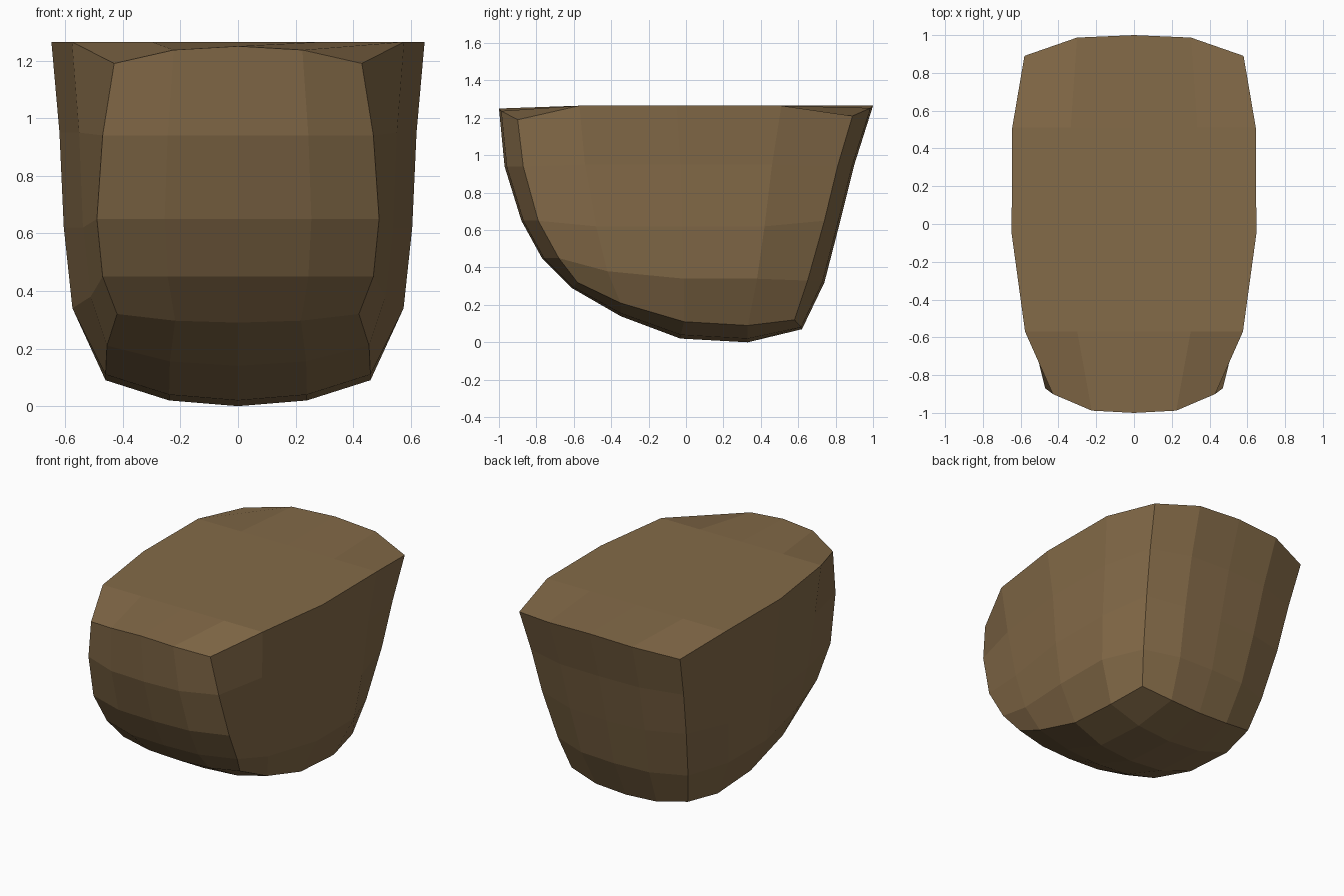
import bpy, bmesh

if "Cube" in bpy.data.objects:
    bpy.data.objects.remove(bpy.data.objects["Cube"])

TOP = 1.265

# Belt from top front, under the belly, to top back:
# (centre y, centre z, corner x, corner y, corner z)
belt = [
    (-1.00, 1.25, .43, -.90, 1.19), (-.97, .94, .47, -.87, .94),
    (-.88, .65, .49, -.79, .65), (-.77, .45, .47, -.68, .45),
    (-.61, .29, .42, -.58, .32), (-.35, .14, .455, -.35, .21),
    (-.03, .02, .46, -.01, .11), (.33, .00, .46, .33, .09),
    (.62, .07, .42, .58, .12), (.74, .32, .47, .65, .33),
    (.82, .63, .52, .74, .65), (.90, .95, .55, .81, .94),
    (1.00, TOP, .58, .89, 1.21),
]
# Bulging side rows, top to bottom: (z, half width, front y, middle y, back y)
side = [(TOP, .648, -.57, -.05, .51), (.95, .62, -.54, -.03, .46),
        (.62, .605, -.48, -.02, .42), (.34, .575, -.42, -.01, .38)]


def belt_row(cy, cz, x, y, z):
    my, mz = cy + .12 * (y - cy), cz + .22 * (z - cz)
    return [(-x, y, z), (-x * .52, my, mz), (0, cy, cz), (x * .52, my, mz), (x, y, z)]


bm = bmesh.new()


def add_grid(rows):
    vs = [[bm.verts.new(p) for p in r] for r in rows]
    for a, b in zip(vs, vs[1:]):
        for i in range(len(a) - 1):
            bm.faces.new((a[i], a[i + 1], b[i + 1], b[i]))


# Front, belly and back
belt_rows = [belt_row(*s) for s in belt]
add_grid(belt_rows)

# Left and right sides, framed by the belt corners
side_rows = [[(w * .89, f, z + (.04 if z < .5 else 0)), (w, m, z), (w * .995, b, z)]
             for z, w, f, m, b in side]
corner = [r[-1] for r in belt_rows]
rows = [[corner[k]] + side_rows[k] + [corner[12 - k]] for k in range(4)] + [corner[4:9]]
for s in (1, -1):
    add_grid([[(s * x, y, z) for x, y, z in r] for r in rows])

# Flat top
top_rows = [[(x * t, y, TOP) for t in (-1, -.52, 0, .52, 1)] for x, y, z in side_rows[0]]
add_grid([belt_rows[0]] + top_rows + [belt_rows[-1]])

bmesh.ops.remove_doubles(bm, verts=bm.verts, dist=.001)
bmesh.ops.recalc_face_normals(bm, faces=bm.faces)
mesh = bpy.data.meshes.new("rounded_block")
bm.to_mesh(mesh)
bm.free()

# Brown material, flat faces
mat = bpy.data.materials.new("brown")
mat.diffuse_color = (.23, .145, .065, 1)
mat.use_nodes = True
mat.node_tree.nodes["Principled BSDF"].inputs["Base Color"].default_value = mat.diffuse_color
mesh.materials.append(mat)
block = bpy.data.objects.new("rounded_block", mesh)
bpy.context.collection.objects.link(block)
